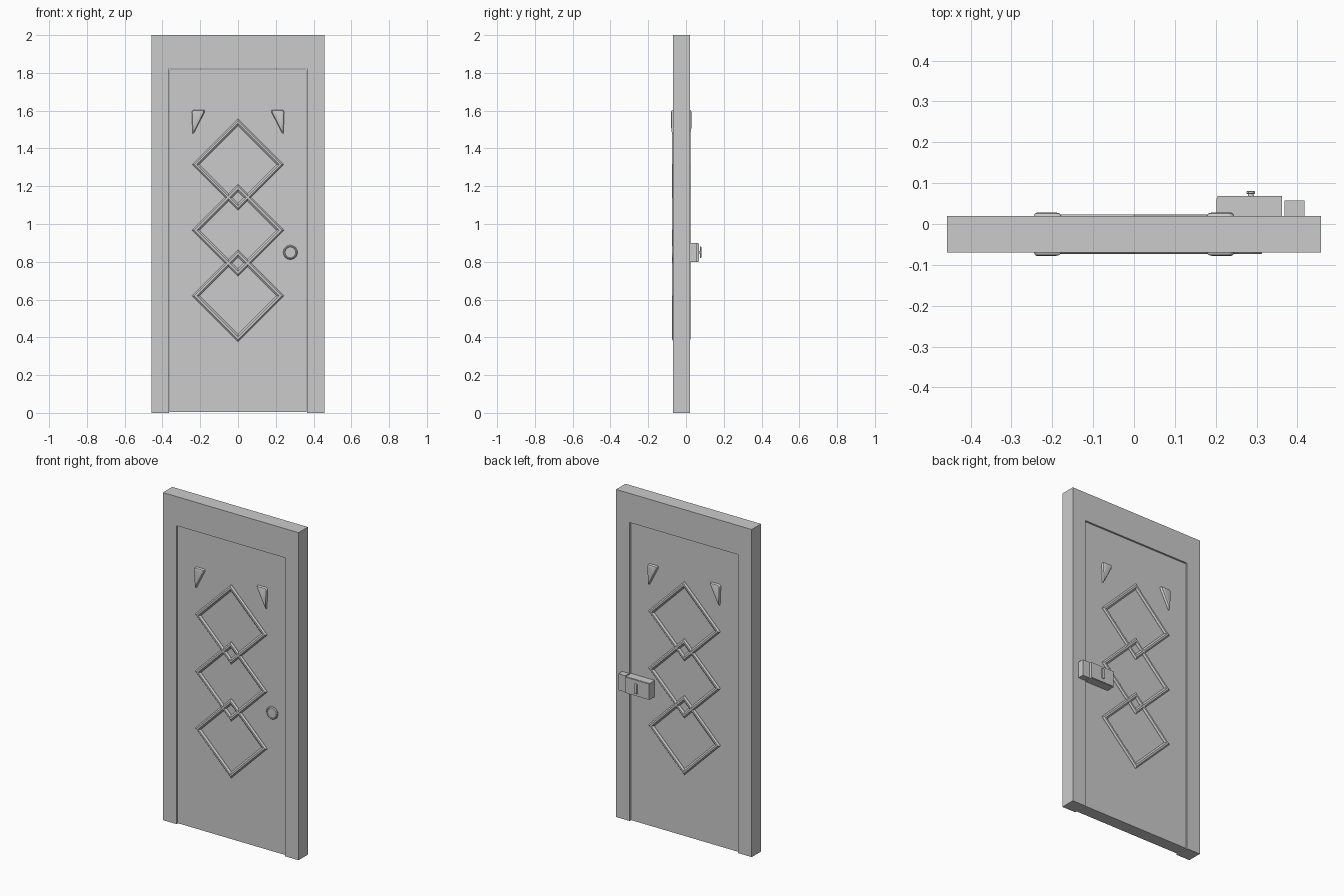
import bpy, bmesh, math
from mathutils import Vector

if "Cube" in bpy.data.objects:
    bpy.data.objects.remove(bpy.data.objects["Cube"])

MID = -0.025            # middle plane of the door thickness
HALF_LEAF = 0.038       # half thickness of the leaf


def add_mesh(name, verts, faces, angle=None):
    me = bpy.data.meshes.new(name)
    me.from_pydata(verts, [], faces)
    bm = bmesh.new()
    bm.from_mesh(me)
    bmesh.ops.recalc_face_normals(bm, faces=bm.faces)
    bm.to_mesh(me)
    bm.free()
    ob = bpy.data.objects.new(name, me)
    bpy.context.collection.objects.link(ob)
    if angle:
        bpy.context.view_layer.objects.active = ob
        ob.select_set(True)
        bpy.ops.object.shade_smooth_by_angle(angle=math.radians(angle))
        ob.select_set(False)
    return ob


def loft(name, rings, capped=True, closed=False, angle=None):
    """Join matching rings of points with quads."""
    n, m = len(rings[0]), len(rings)
    verts = [p for r in rings for p in r]
    faces = []
    for i in range(m if closed else m - 1):
        a, b = i * n, ((i + 1) % m) * n
        faces += [(a + k, a + (k + 1) % n, b + (k + 1) % n, b + k) for k in range(n)]
    if capped and not closed:
        faces += [tuple(range(n)), tuple(range((m - 1) * n, m * n))]
    return add_mesh(name, verts, faces, angle)


def extrude(name, outline, y0, y1):
    return loft(name, [[(x, y, z) for x, z in outline] for y in (y0, y1)])


def box(name, x0, x1, y0, y1, z0, z1):
    return extrude(name, [(x0, z0), (x1, z0), (x1, z1), (x0, z1)], y0, y1)


def turned(name, cx, cz, profile, n=24, capped=True, closed=False):
    """Spin (radius, y) pairs about an axis along y."""
    rings = [[(cx + r * math.cos(k * math.tau / n), y, cz + r * math.sin(k * math.tau / n))
              for k in range(n)] for r, y in profile]
    return loft(name, rings, capped, closed, 35)


# Frame: two jambs and head in one outline
W, IN, TOP, HEAD = 0.458, 0.366, 2.0, 1.822
extrude("door_frame", [(-W, 0), (-W, TOP), (W, TOP), (W, 0),
                       (IN, 0), (IN, HEAD), (-IN, HEAD), (-IN, 0)], -0.07, 0.02)

# Door leaf, slightly recessed on both sides
box("door_leaf", -0.363, 0.363, MID - HALF_LEAF, MID + HALF_LEAF, 0.004, 1.819)

# Rounded wedge ornament outline
corner = [(-0.231 + 0.014 * math.cos(a), 1.59 + 0.014 * math.sin(a))
          for a in [math.radians(90 + 18 * i) for i in range(6)]]
wedge = corner + [(-0.240, 1.476), (-0.234, 1.479), (-0.177, 1.592), (-0.178, 1.602), (-0.184, 1.604)]
cx = sum(p[0] for p in wedge) / len(wedge)
cz = sum(p[1] for p in wedge) / len(wedge)

for side, label in ((-1, "front"), (1, "back")):
    def level(d):
        return MID + side * (HALF_LEAF + d)

    # Diamond mouldings with bevelled profile
    for i, z in enumerate((1.315, 0.967, 0.620)):
        section = [(0.243, -0.002), (0.243, 0.002), (0.232, 0.010),
                   (0.218, 0.010), (0.205, 0.002), (0.205, -0.002)]
        rings = [[(r, 0, z), (0, 0, z + r), (-r, 0, z), (0, 0, z - r)] for r, d in section]
        rings = [[(p[0], level(d), p[2]) for p in ring] for ring, (r, d) in zip(rings, section)]
        loft(f"{label}_diamond_{i + 1}", rings, closed=True)

    # Wedge ornaments, mirrored left and right
    for mx in (1, -1):
        rings = [[(mx * (cx + (x - cx) * s), level(d), cz + (z - cz) * s) for x, z in wedge]
                 for s, d in ((1, -0.002), (1, 0.006), (0.88, 0.013), (0.65, 0.0155))]
        loft(f"{label}_wedge_{'left' if mx == 1 else 'right'}", rings, angle=35)

# Key cylinder on the front: ring and plug
F = MID - HALF_LEAF
turned("cylinder_ring", 0.277, 0.85,
       [(0.038, F + 0.003), (0.038, F - 0.006), (0.034, F - 0.011),
        (0.030, F - 0.011), (0.027, F - 0.007), (0.027, F + 0.003)], closed=True)
turned("cylinder_plug", 0.277, 0.85, [(0.028, F + 0.003), (0.028, F - 0.008)])

# Rim lock on the back
B = MID + HALF_LEAF
box("lock_case", 0.202, 0.363, B - 0.002, 0.063, 0.80, 0.90)
box("lock_cover", 0.204, 0.363, 0.062, 0.068, 0.802, 0.898)
box("lock_keeper", 0.369, 0.417, 0.018, 0.057, 0.80, 0.90)

# Thumb turn: neck and bar
turned("turn_neck", 0.286, 0.85, [(0.008, 0.066), (0.006, 0.075)], n=16)
bar = [(0.010, 0.028), (0.010, -0.028), (0.006, -0.031), (-0.006, -0.031),
       (-0.010, -0.028), (-0.010, 0.028), (-0.006, 0.031), (0.006, 0.031)]
loft("turn_bar", [[(0.286 + x * s, y, 0.85 + z * s) for x, z in bar]
                  for s, y in ((0.85, 0.073), (1, 0.075), (1, 0.079), (0.85, 0.081))])
